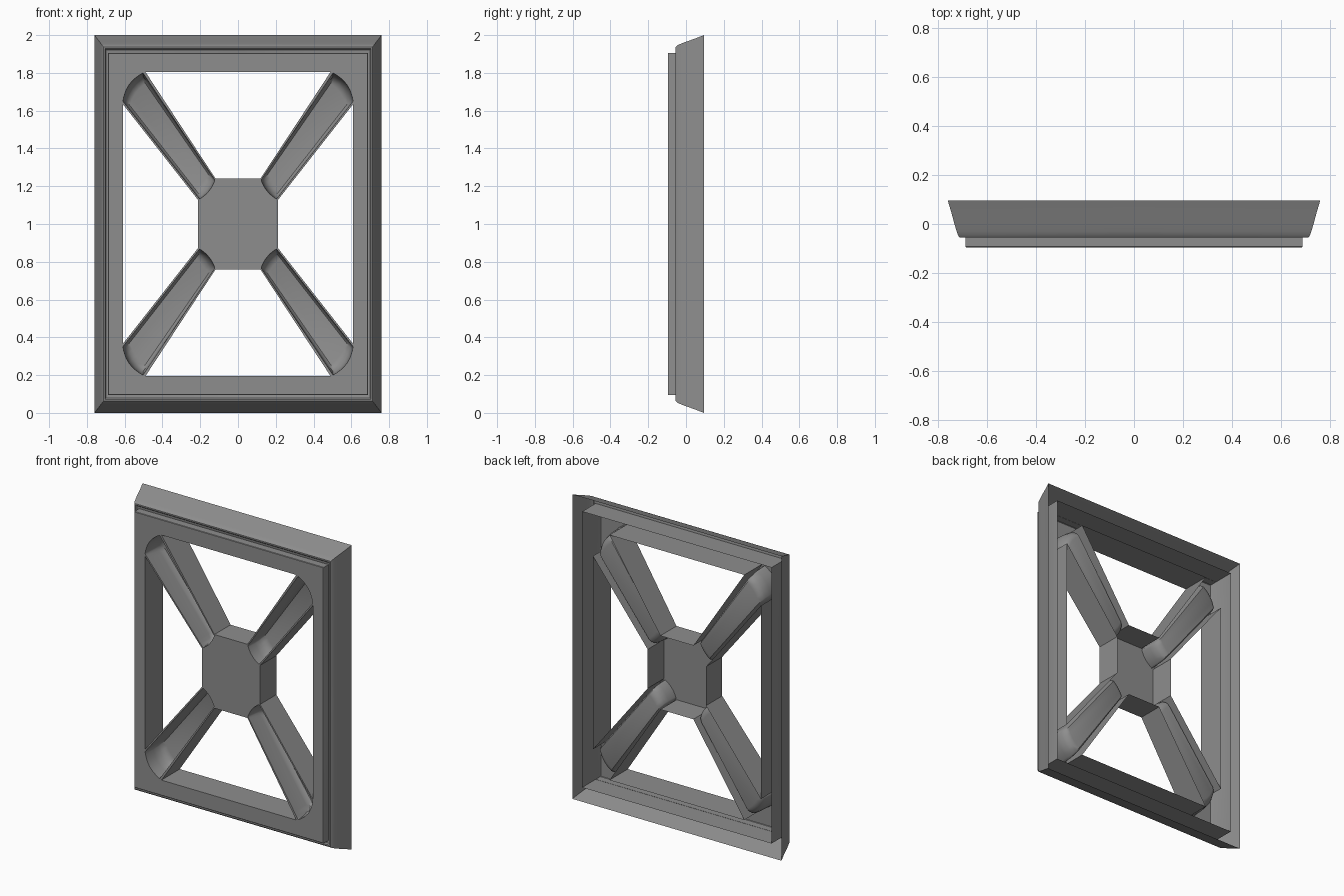
import bpy, bmesh, math

if "Cube" in bpy.data.objects:
    bpy.data.objects.remove(bpy.data.objects["Cube"])

FRONT, BACK, HUB, BED = -0.095, 0.095, -0.073, 0.065
grey = bpy.data.materials.new("dark_grey")
grey.diffuse_color = (0.27, 0.27, 0.27, 1)
grey.use_nodes = True
grey.node_tree.nodes["Principled BSDF"].inputs["Base Color"].default_value = grey.diffuse_color


def strip(bm, rows):
    """Quads between successive rows of 3D points."""
    vs = [[bm.verts.new(p) for p in r] for r in rows]
    for a, b in zip(vs, vs[1:]):
        for i in range(len(a) - 1):
            bm.faces.new((a[i], a[i + 1], b[i + 1], b[i]))


def wall(bm, pts, y0, y1):
    strip(bm, [[(x, y0, z) for x, z in pts], [(x, y1, z) for x, z in pts]])


def plate(bm, pts, y):
    bm.faces.new([bm.verts.new((x, y, z)) for x, z in pts])


def finish(name, bm):
    """Weld, face the sheet forward, mirror the quarter to all four corners."""
    bmesh.ops.remove_doubles(bm, verts=bm.verts, dist=0.0004)
    bmesh.ops.recalc_face_normals(bm, faces=bm.faces)
    if sum(f.normal.y * f.calc_area() for f in bm.faces) > 0:
        bmesh.ops.reverse_faces(bm, faces=bm.faces)
    me = bpy.data.meshes.new(name)
    bm.to_mesh(me)
    bm.free()
    me.materials.append(grey)
    ob = bpy.data.objects.new(name, me)
    bpy.context.collection.objects.link(ob)
    ob.location.z = 1
    m = ob.modifiers.new("mirror", 'MIRROR')
    m.use_axis = (True, False, True)
    m.merge_threshold = 0.0004
    bpy.ops.object.select_all(action='DESELECT')
    ob.select_set(True)
    bpy.context.view_layer.objects.active = ob
    bpy.ops.object.shade_smooth_by_angle(angle=math.radians(35))


def border(bm, rings):
    """Quarter of a rectangular frame; rings are (inset, y)."""
    strip(bm, [[(0, y, 1 - d * 1.3), (0.76 - d, y, 1 - d * 1.3), (0.76 - d, y, 0)]
               for d, y in rings])


# Spoke cross-section: (position across, share of the channel depth)
section = [(0, 0), (0.06, 0), (0.075, 0.75), (0.10, 0.93), (0.15, 1), (0.33, 1), (0.5, 1),
           (0.67, 1), (0.85, 1), (0.90, 0.93), (0.925, 0.75), (0.94, 0), (1, 0)]


def arc(a, b, bulge):
    """Bowed line from a to b, sampled at the cross-section positions."""
    dx, dz = b[0] - a[0], b[1] - a[1]
    ln = math.hypot(dx, dz)
    return [(a[0] + dx * u + dz / ln * bulge * 4 * u * (1 - u),
             a[1] + dz * u - dx / ln * bulge * 4 * u * (1 - u)) for u, _ in section]


corner = arc((0.61, 0.635), (0.49, 0.805), 0.032)
scoop = arc((0.212, 0.128), (0.12, 0.242), -0.016)

# Outer moulding: open sloped border with a rounded front lip
bm = bmesh.new()
border(bm, [(0, BACK), (0.015, 0.045), (0.027, 0.0), (0.036, -0.03), (0.041, -0.045),
            (0.048, -0.055), (0.055, -0.055), (0.060, -0.047), (0.073, -0.044)])
finish("outer_moulding", bm)

# Inner frame: flat panel with full-depth walls outside and around the opening
bm = bmesh.new()
border(bm, [(0.072, BACK), (0.072, FRONT + 0.003), (0.074, FRONT)])
ox, oz = 0.76 - 0.074, 1 - 0.074 * 1.3
plate(bm, [(0, oz), (ox, oz), (ox, 0), (0.61, 0)] + corner + [(0, 0.805)], FRONT)
wall(bm, [(0, 0.805), (0.49, 0.805)], FRONT, BACK)
wall(bm, [(0.61, 0.635), (0.61, 0)], FRONT, BACK)
finish("inner_frame", bm)

# Central hub: hollow box with cut corners
bm = bmesh.new()
plate(bm, [(0, 0), (0.212, 0)] + scoop + [(0, 0.242)], HUB)
wall(bm, [(0, 0.242), (0.12, 0.242)], HUB, BACK)
wall(bm, [(0.212, 0.128), (0.212, 0)], HUB, BACK)
finish("hub", bm)

# Diagonal spokes: tapering channels between narrow lips, rounded down at both ends
ease = [(0, 0), (0.006, 0.5), (0.018, 0.78), (0.045, 0.94), (0.08, 1)]
stations = ease + [(1 - t, d) for t, d in reversed(ease)]
bm = bmesh.new()
rows = []
for t, d in stations:
    lip = FRONT + (HUB - FRONT) * t
    row = [(a[0] + (b[0] - a[0]) * t, lip + (BED - lip) * d * s,
            a[1] + (b[1] - a[1]) * t)
           for a, b, (_, s) in zip(corner, scoop, section)]
    first, last = row[0], row[-1]
    rows.append([(first[0], BACK, first[2])] + row + [(last[0], BACK, last[2])])
strip(bm, rows)
finish("spokes", bm)
